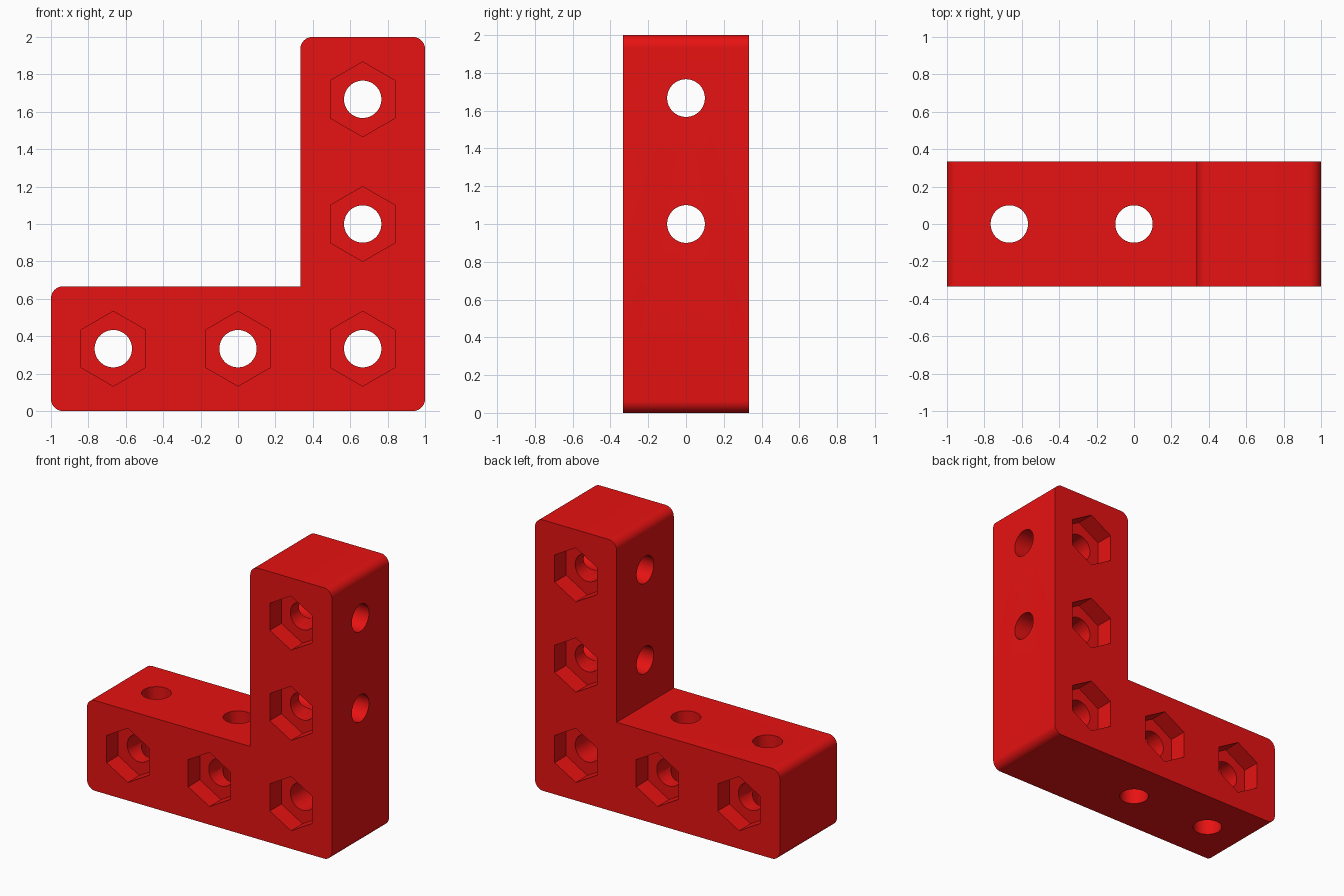
import bpy, bmesh
from math import pi, sin, cos
from mathutils import Matrix, Vector

if "Cube" in bpy.data.objects:
    bpy.data.objects.remove(bpy.data.objects["Cube"])

U = 2 / 3          # hole pitch and bar width
H = U / 2          # half width
R = 0.065          # outer corner radius
POCKET = 0.135     # nut pocket depth


def new_object(name, bm):
    bmesh.ops.recalc_face_normals(bm, faces=bm.faces)
    mesh = bpy.data.meshes.new(name)
    bm.to_mesh(mesh)
    bm.free()
    ob = bpy.data.objects.new(name, mesh)
    bpy.context.collection.objects.link(ob)
    return ob


def add_prism(bm, center, axis, radius, length, sides, phase=0.0):
    rot = Vector(axis).to_track_quat('Z', 'Y').to_matrix().to_4x4()
    mat = Matrix.Translation(center) @ rot @ Matrix.Rotation(phase, 4, 'Z')
    bmesh.ops.create_cone(bm, cap_ends=True, segments=sides, radius1=radius,
                          radius2=radius, depth=length, matrix=mat)


# L-shaped bracket body: outer corners rounded, inner corner sharp
corners = [(-1, 0, 1, 1, pi), (1, 0, -1, 1, 1.5 * pi), (1, 2, -1, -1, 0),
           (H, 2, 1, -1, pi / 2), (H, U, 0, 0, None), (-1, U, 1, -1, pi / 2)]
outline = []
for x, z, sx, sz, start in corners:
    if start is None:
        outline.append((x, z))
        continue
    for i in range(11):
        a = start + i * pi / 20
        outline.append((x + sx * R + R * cos(a), z + sz * R + R * sin(a)))
bm = bmesh.new()
face = bm.faces.new([bm.verts.new((x, -H, z)) for x, z in outline])
ext = bmesh.ops.extrude_face_region(bm, geom=[face], use_keep_orig=True)
bmesh.ops.translate(bm, vec=(0, U, 0),
                    verts=[v for v in ext['geom'] if isinstance(v, bmesh.types.BMVert)])
bracket = new_object("corner_bracket", bm)

# Cutters: front-to-back holes, hexagonal nut pockets, cross holes
spots = [(-U, H), (0, H), (U, H), (U, 1), (U, 1 + U)]
bores, pockets, cross = bmesh.new(), bmesh.new(), bmesh.new()
for x, z in spots:
    add_prism(bores, (x, 0, z), (0, 1, 0), 0.1, 1, 48)
    for s in (-1, 1):
        bm_hex = pockets
        mid = s * (H - POCKET + 0.15)
        vs = [[bm_hex.verts.new((x + 0.2 * sin(k * pi / 3), mid + e,
                                 z + 0.2 * cos(k * pi / 3))) for k in range(6)]
              for e in (-0.15, 0.15)]
        bm_hex.faces.new(vs[0])
        bm_hex.faces.new(vs[1][::-1])
        for k in range(6):
            j = (k + 1) % 6
            bm_hex.faces.new((vs[0][k], vs[1][k], vs[1][j], vs[0][j]))
for x in (-U, 0):
    add_prism(cross, (x, 0, H), (0, 0, 1), 0.1, 0.9, 48, 0.03)
for z in (1, 1 + U):
    add_prism(cross, (U, 0, z), (1, 0, 0), 0.1, 0.9, 48, 0.03)

bpy.context.view_layer.objects.active = bracket
bracket.select_set(True)
for name, cutter_bm in (("bolt_bores", bores), ("nut_pockets", pockets), ("cross_bores", cross)):
    cutter = new_object(name, cutter_bm)
    cutter.hide_render = True
    mod = bracket.modifiers.new(name, 'BOOLEAN')
    mod.operation = 'DIFFERENCE'
    mod.solver = 'EXACT'
    mod.object = cutter
    bpy.ops.object.modifier_apply(modifier=mod.name)
    bpy.data.objects.remove(cutter)

# Red finish, smooth only on the round surfaces
red = bpy.data.materials.new("red_plastic")
red.diffuse_color = (0.8, 0.006, 0.006, 1)
red.use_nodes = True
red.node_tree.nodes["Principled BSDF"].inputs["Base Color"].default_value = red.diffuse_color
bracket.data.materials.clear()
bracket.data.materials.append(red)
bpy.ops.object.shade_smooth_by_angle(angle=0.5)
